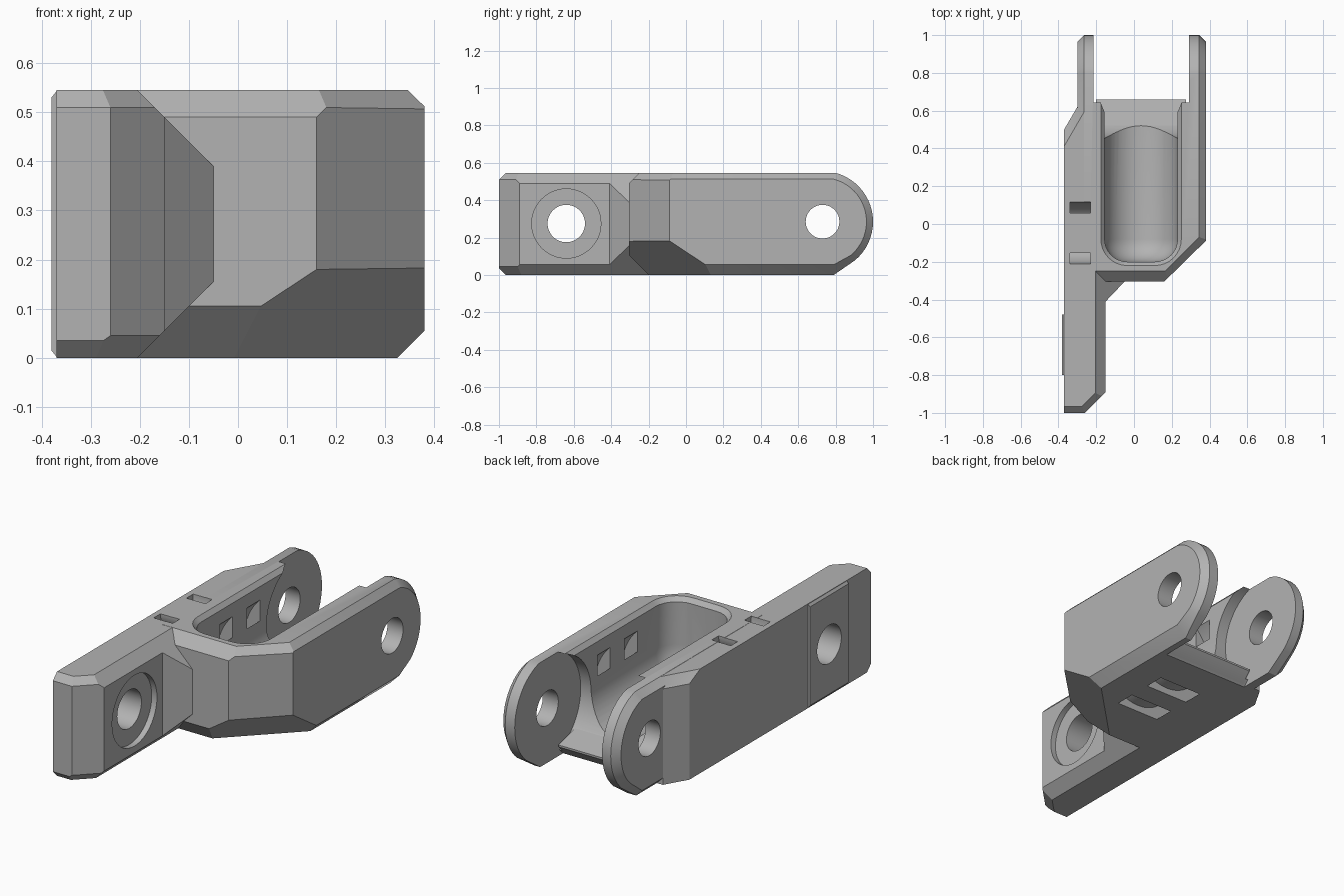
import bpy, bmesh, math
from mathutils import Vector

if "Cube" in bpy.data.objects:
    bpy.data.objects.remove(bpy.data.objects["Cube"])

grey = bpy.data.materials.new("matte_grey")
grey.use_nodes = True
grey.diffuse_color = (0.45, 0.45, 0.45, 1)
grey.node_tree.nodes["Principled BSDF"].inputs["Base Color"].default_value = (0.45, 0.45, 0.45, 1)

TOP = 0.545
PIN_Y, PIN_Z = 0.73, 0.285


def finish(name, bm):
    bmesh.ops.recalc_face_normals(bm, faces=bm.faces)
    mesh = bpy.data.meshes.new(name)
    bm.to_mesh(mesh)
    bm.free()
    mesh.materials.append(grey)
    obj = bpy.data.objects.new(name, mesh)
    bpy.context.collection.objects.link(obj)
    return obj


def hull(name, points, planes=()):
    """Convex solid around points, trimmed by (point, outward normal) planes."""
    bm = bmesh.new()
    for p in points:
        bm.verts.new(p)
    bmesh.ops.convex_hull(bm, input=bm.verts[:])
    bmesh.ops.delete(bm, geom=[v for v in bm.verts if not v.link_faces], context='VERTS')
    bmesh.ops.dissolve_limit(bm, angle_limit=0.01, verts=bm.verts[:], edges=bm.edges[:])
    for co, no in planes:
        bmesh.ops.bisect_plane(bm, geom=bm.verts[:] + bm.edges[:] + bm.faces[:], dist=1e-5,
                               plane_co=co, plane_no=Vector(no).normalized(), clear_outer=True)
        bmesh.ops.holes_fill(bm, edges=[e for e in bm.edges if e.is_boundary], sides=0)
    return finish(name, bm)


def prism(name, outline, z0, z1, planes=()):
    return hull(name, [(x, y, z) for x, y in outline for z in (z0, z1)], planes)


def box(name, x0, x1, y0, y1, z0, z1):
    return prism(name, [(x0, y0), (x1, y0), (x1, y1), (x0, y1)], z0, z1)


def bore(name, x0, x1, y, z, r, n=48):
    """Cylinder along x."""
    turns = [2 * math.pi * i / n for i in range(n)]
    return hull(name, [(x, y + r * math.cos(a), z + r * math.sin(a))
                       for x in (x0, x1) for a in turns])


def ring(name, axis, a0, a1, u, z, inner, outer, n=64):
    """Flat-sided ring around the x or y axis, used for strap channels."""
    bm = bmesh.new()
    rows = []
    for i in range(n):
        t = 2 * math.pi * i / n
        row = []
        for r, a in ((inner, a0), (outer, a0), (outer, a1), (inner, a1)):
            p, h = u + r * math.cos(t), z + r * math.sin(t)
            row.append(bm.verts.new((a, p, h) if axis == 'x' else (p, a, h)))
        rows.append(row)
    for i in range(n):
        a, b = rows[i], rows[(i + 1) % n]
        for k in range(4):
            m = (k + 1) % 4
            bm.faces.new((a[k], a[m], b[m], b[k]))
    return finish(name, bm)


def combine(target, tool, operation):
    mod = target.modifiers.new(operation.lower(), 'BOOLEAN')
    mod.operation, mod.solver, mod.object = operation, 'EXACT', tool
    bpy.context.view_layer.objects.active = target
    bpy.ops.object.modifier_apply(modifier=mod.name)
    bpy.data.objects.remove(tool)


def side(x, r, bottom):
    """Side profile at x: flat front, knuckle rounded about the pin."""
    arc = [math.radians(75 - 125 * i / 20) for i in range(21)]
    pts = [(x, PIN_Y + r * math.cos(a), PIN_Z + r * math.sin(a)) for a in arc]
    top = pts[0][2]
    return pts + [(x, 0.79, bottom), (x, -0.305, bottom), (x, -0.305, top)]


# Main fork body with chamfered outer edges and slanted front corner
points = (side(-0.30, 0.235, 0.035) + side(-0.265, 0.27, 0) + side(0.325, 0.27, 0)
          + side(0.345, 0.27, 0.02) + side(0.38, 0.235, 0.055))
bracket = hull("hinge_bracket", points, [
    ((0.16, -0.305, 0), (1, -1.02, 0)),
    ((0, -0.305, 0.49), (0, -1, 1)),
    ((0, -0.305, 0.105), (0, -1, -1)),
    ((0.16, -0.305, 0.18), (0.66, -0.66, -1)),
    ((0.16, -0.305, 0.51), (0.7, -0.7, 1))])

# Left slab running forward into the mounting lug
slab = prism("lug_slab", [(-0.37, -1), (-0.26, -1), (-0.15, -0.89), (-0.15, 0.62),
                          (-0.30, 0.62), (-0.37, 0.5)], 0, TOP, [
    ((0, -1, 0.51), (0, -1, 1)),
    ((0, -1, 0.035), (0, -1, -1)),
    ((-0.15, 0, 0.49), (1, 0, 1)),
    ((-0.15, 0, 0.055), (1, 0, -1)),
    ((-0.26, -1, 0.51), (0.7, -0.7, 1)),
    ((-0.26, -1, 0.045), (0.7, -0.7, -1)),
    ((-0.33, 0.57, 0.5), (-0.86, 0.5, 1))])
combine(bracket, slab, 'UNION')

# Gusset between lug and body
gusset = hull("gusset", [(x, y, z) for x, front, low, high in
                         ((-0.2, -0.44, 0.055, 0.49), (-0.15, -0.41, 0.055, 0.49),
                          (-0.05, -0.305, 0.155, 0.39))
                         for y in (front, -0.24) for z in (low, high)])
combine(bracket, gusset, 'UNION')

# Raised pad on the outer side of the lug
pad = hull("lug_pad", [(x, y, z) for x, c in ((-0.35, 0), (-0.368, 0), (-0.38, 0.015))
                       for y in (-0.8, -0.48) for z in (c, TOP - c)])
combine(bracket, pad, 'UNION')

# Round-bottomed trough with a rounded front end
MID, HALF = 0.0375, 0.193
points = []
for step in range(9):
    t = math.pi / 2 * step / 8
    inset = 0.12 * (1 - math.cos(t))
    r = HALF - inset
    for y in ([-0.08 - 0.12 * math.sin(t)] + ([0.6] if step == 0 else [])):
        points += [(MID + r * math.cos(a), y, 0.3 - r * math.sin(a))
                   for a in [math.pi * i / 24 for i in range(25)]]
        points += [(MID - r, y, 0.6), (MID + r, y, 0.6)]
cutters = [hull("trough_cut", points)]

# Softened trough rim
rim = []
for grow, z in ((0, 0.523), (0.006, 0.533), (0.03, 0.557)):
    r = 0.12 + grow
    for sign in (-1, 1):
        cx = MID + sign * (HALF - 0.12)
        rim += [(cx + sign * r * math.cos(a), -0.08 - r * math.sin(a), z)
                for a in [math.pi / 16 * i for i in range(9)]]
        rim.append((cx + sign * r, 0.7, z))
cutters.append(hull("rim_cut", rim))

# Knuckle clearance between the two arms, and the slanted floor edge
IN_L, IN_R = -0.215, 0.29
cutters += [
    bore("clearance_cut", IN_L, IN_R, PIN_Y, PIN_Z, 0.275, 72),
    box("fork_gap_cut", IN_L, IN_R, 0.665, 1.1, -0.1, 0.7),
    hull("floor_edge_cut", [(x, y, z) for x in (IN_L, IN_R) for y, z in
                            ((0.665, 0.065), (0.58, -0.02), (0.7, -0.02), (0.7, 0.065))])]
for cutter in cutters:
    combine(bracket, cutter, 'DIFFERENCE')

# Sloping floor lip at the open end
lip = hull("floor_lip", [(x, y, z) for x in (-0.2, 0.275) for y, z in
                         ((0.5, 0.02), (0.52, 0.105), (0.5, 0.1), (0.66, 0.07),
                          (0.66, 0.06), (0.61, 0.01), (0.6, 0.005))])
combine(bracket, lip, 'UNION')

# Pin holes, counterbore and strap channels
cutters = [
    bore("pin_hole_cut", -0.6, 0.6, PIN_Y, PIN_Z, 0.09),
    bore("lug_hole_cut", -0.6, -0.05, -0.64, 0.275, 0.1),
    bore("counterbore_cut", -0.18, -0.05, -0.64, 0.275, 0.185),
    ring("top_strap_cut", 'x', -0.34, -0.23, -0.0475, TOP, 0.107, 0.163)]
for y in (0.125, 0.35):
    cutters.append(ring("trough_strap_cut", 'y', y - 0.053, y + 0.053, MID, 0.25, 0.215, 0.28))
for cutter in cutters:
    combine(bracket, cutter, 'DIFFERENCE')

bpy.ops.object.select_all(action='DESELECT')
bracket.select_set(True)
bpy.context.view_layer.objects.active = bracket
bpy.ops.object.shade_smooth_by_angle(angle=math.radians(25))
